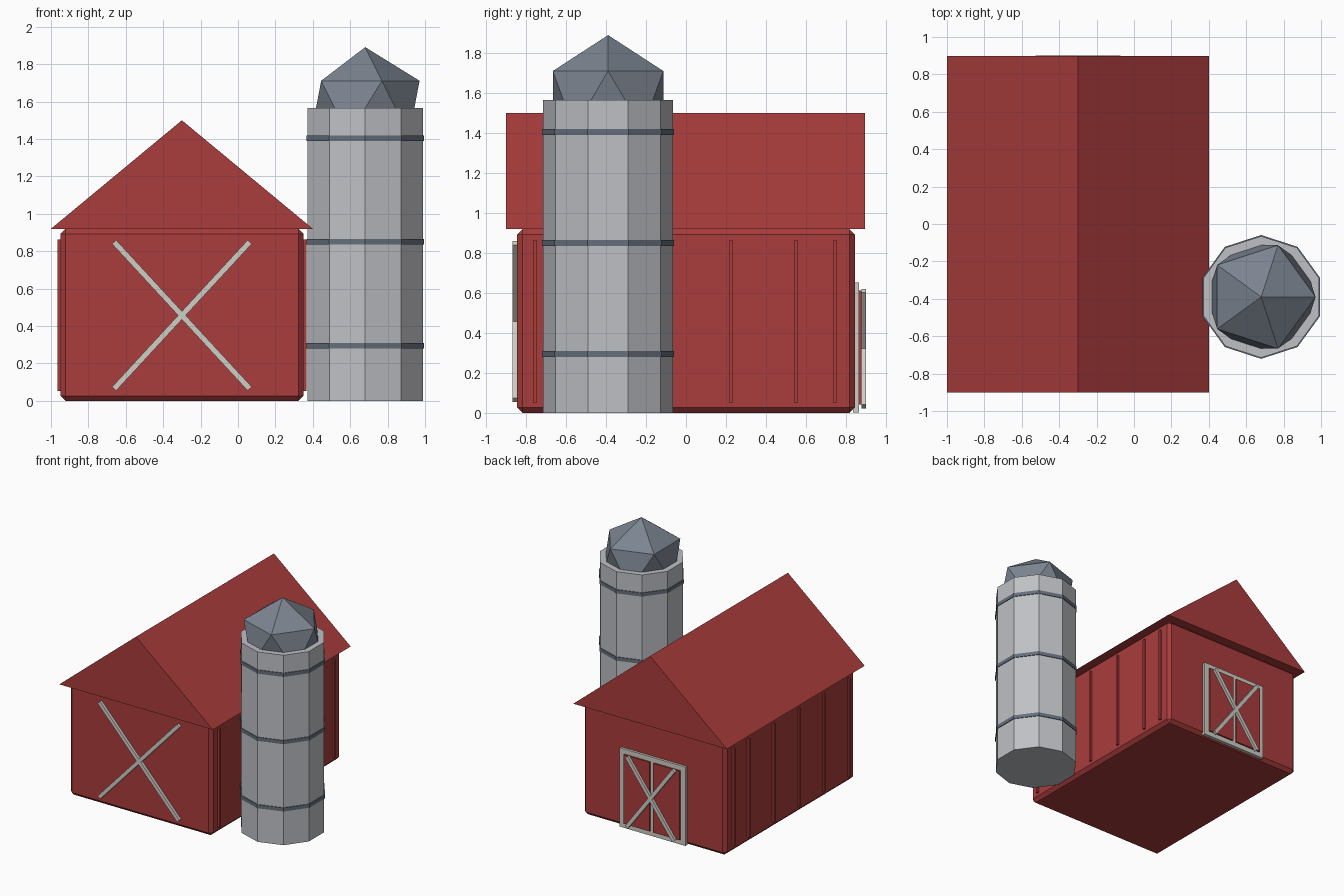
import bpy, bmesh, math
from mathutils import Matrix, Vector

if "Cube" in bpy.data.objects:
    bpy.data.objects.remove(bpy.data.objects["Cube"])


def material(name, rgb):
    m = bpy.data.materials.new(name)
    m.diffuse_color = (*rgb, 1)
    m.use_nodes = True
    m.node_tree.nodes["Principled BSDF"].inputs["Base Color"].default_value = m.diffuse_color
    return m


RED = material("barn red", (0.40, 0.045, 0.045))
CREAM = material("trim cream", (0.62, 0.61, 0.56))
GREY = material("silo grey", (0.52, 0.53, 0.56))
SLATE = material("dome slate", (0.20, 0.23, 0.28))
BAND = material("band slate", (0.13, 0.16, 0.20))


def finish(bm, name, mat):
    bmesh.ops.recalc_face_normals(bm, faces=bm.faces)
    me = bpy.data.meshes.new(name)
    bm.to_mesh(me)
    bm.free()
    me.materials.append(mat)
    ob = bpy.data.objects.new(name, me)
    bpy.context.collection.objects.link(ob)
    return ob


def box(name, centre, size, mat, turn=0, bevel=0):
    """Box with an optional turn about the y axis and chamfered edges."""
    bm = bmesh.new()
    m = (Matrix.Translation(centre) @ Matrix.Rotation(turn, 4, 'Y')
         @ Matrix.Diagonal((*size, 1)))
    bmesh.ops.create_cube(bm, size=1, matrix=m)
    if bevel:
        bmesh.ops.bevel(bm, geom=bm.edges[:], offset=bevel, segments=1, affect='EDGES')
    return finish(bm, name, mat)


def decagon(name, radius, z0, z1, mat):
    """Ten-sided drum on the silo axis, with a corner facing front."""
    bm = bmesh.new()
    m = (Matrix.Translation((SX, SY, (z0 + z1) / 2))
         @ Matrix.Rotation(math.pi / 2, 4, 'Z'))
    ring = [Vector((radius * math.cos(k * math.tau / 10),
                    radius * math.sin(k * math.tau / 10), 0)) for k in range(10)]
    h = Vector((0, 0, (z1 - z0) / 2))
    low = [bm.verts.new(m @ (p - h)) for p in ring]
    top = [bm.verts.new(m @ (p + h)) for p in ring]
    bm.faces.new(low)
    bm.faces.new(top)
    for k in range(10):
        j = (k + 1) % 10
        bm.faces.new((low[k], low[j], top[j], top[k]))
    return finish(bm, name, mat)


def cross(name, centre, width, height, beam, depth, mat):
    """Two crossed beams spanning width by height."""
    angle = math.atan2(height, width)
    for i, s in enumerate((-1, 1)):
        box(f"{name}_{i + 1}", centre, (math.hypot(width, height), depth, beam),
            mat, turn=s * angle)


BX = -0.30           # barn centre line
SX, SY = 0.68, -0.39  # silo axis

# Barn walls
box("barn_walls", (BX, 0, 0.46), (1.30, 1.69, 0.92), RED, bevel=0.027)

# Gabled roof, solid prism
bm = bmesh.new()
ends = [[bm.verts.new((BX + x, y, z)) for x, z in ((-0.70, 0.92), (0.70, 0.92), (0, 1.50))]
        for y in (-0.90, 0.897)]
bm.faces.new(ends[0])
bm.faces.new(ends[1])
for k in range(3):
    j = (k + 1) % 3
    bm.faces.new((ends[0][k], ends[0][j], ends[1][j], ends[1][k]))
finish(bm, "roof", RED)

# Upright battens on both long walls
for side in (-1, 1):
    for i, y in enumerate((-0.755, -0.43, -0.105, 0.225, 0.55, 0.745)):
        box(f"batten_{'left' if side < 0 else 'right'}_{i + 1}",
            (BX + side * 0.653, y, 0.457), (0.026, 0.02, 0.81), RED)

# Front wall cross
cross("front_cross", (BX, -0.855, 0.457), 0.725, 0.785, 0.03, 0.026, CREAM)

# Back doorway: cream backing, two red leaves and a cross
box("door_frame", (BX, 0.85, 0.327), (0.60, 0.03, 0.65), CREAM)
for s in (-1, 1):
    box(f"door_leaf_{'left' if s < 0 else 'right'}", (BX + s * 0.136, 0.868, 0.327),
        (0.24, 0.02, 0.57), RED)
cross("door_cross", (BX, 0.889, 0.322), 0.43, 0.58, 0.03, 0.022, CREAM)

# Silo drum, hoops and faceted dome
decagon("silo", 0.325, 0, 1.566, GREY)
for i, z in enumerate((0.295, 0.85, 1.405)):
    decagon(f"silo_hoop_{i + 1}", 0.331, z - 0.015, z + 0.015, BAND)
bm = bmesh.new()
bmesh.ops.create_icosphere(bm, subdivisions=1, radius=0.325,
                           matrix=Matrix.Translation((SX, SY, 1.566)))
finish(bm, "silo_dome", SLATE)
